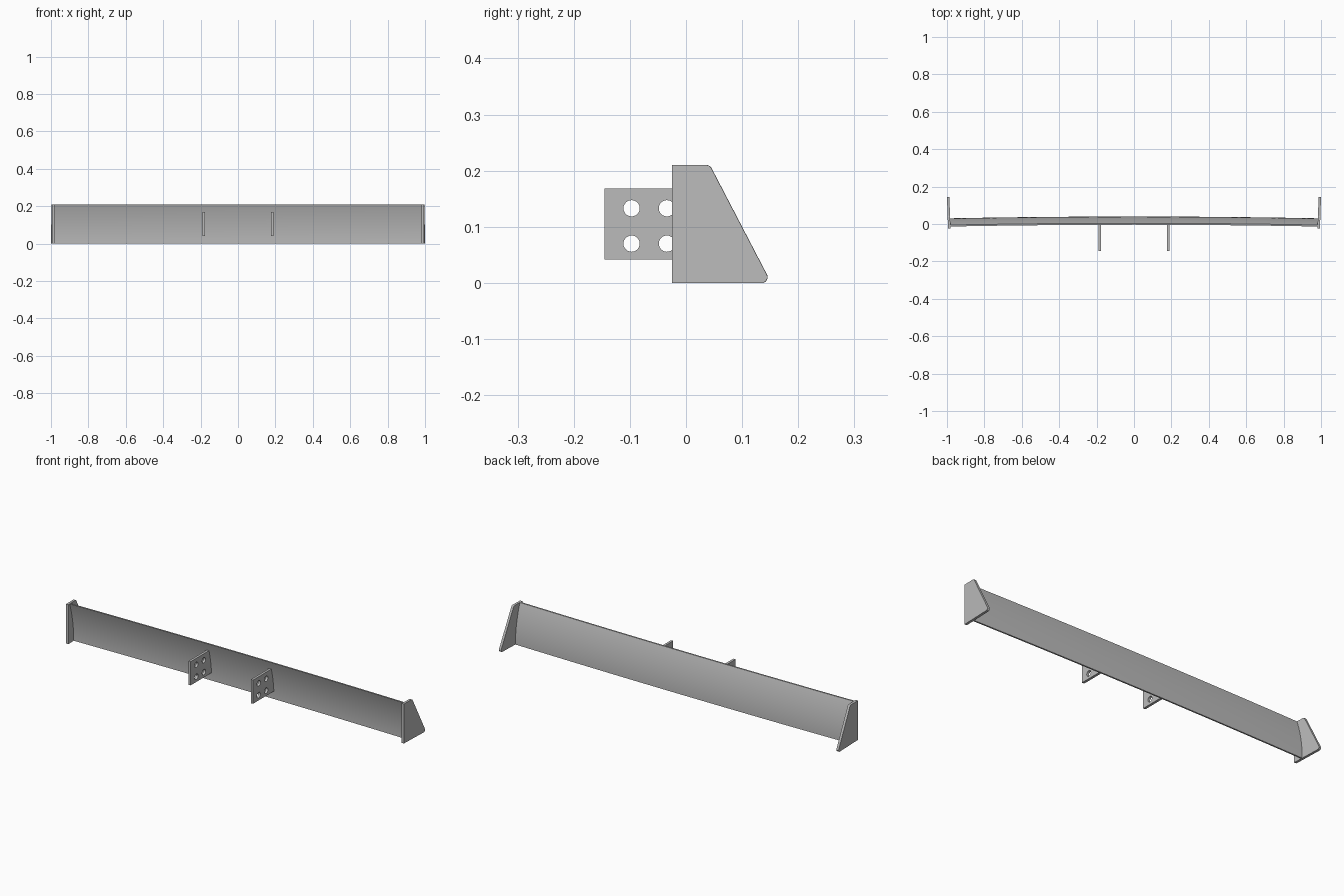
import bpy, bmesh
from math import sin, cos, pi, tau
from mathutils import Matrix, Vector

cube = bpy.data.objects.get("Cube")
if cube:
    bpy.data.objects.remove(cube, do_unlink=True)

HEIGHT, TOE = 0.21, 0.035
grey = bpy.data.materials.new("plain_grey")
GREY = (0.5, 0.5, 0.5, 1)
grey.diffuse_color = GREY
grey.use_nodes = True
grey.node_tree.nodes["Principled BSDF"].inputs["Base Color"].default_value = GREY


def finish(obj):
    obj.data.materials.clear()
    obj.data.materials.append(grey)
    bpy.ops.object.select_all(action="DESELECT")
    obj.select_set(True)
    bpy.context.view_layer.objects.active = obj
    bpy.ops.object.shade_smooth_by_angle(angle=pi / 6)


def back_y(z):
    """Rear surface of the curved wing section at midspan."""
    return 0.04 - 0.036 * (z / HEIGHT) ** 2


def front_y(z):
    return back_y(z) - 0.008


def circle(y, z, r, n=24):
    return [(y + r * cos(tau * i / n), z + r * sin(tau * i / n)) for i in range(n)]


def rounded(corners, steps=5):
    """Round each (y, z, radius) corner with a short arc."""
    out = []
    for i, (y, z, r) in enumerate(corners):
        p = Vector((y, z))
        if not r:
            out.append(p)
            continue
        a = (Vector(corners[i - 1][:2]) - p).normalized()
        b = (Vector(corners[(i + 1) % len(corners)][:2]) - p).normalized()
        half = a.angle(b) / 2
        centre = p + (a + b).normalized() * (r / sin(half))
        start = p + a * (r * cos(half) / sin(half)) - centre
        end = p + b * (r * cos(half) / sin(half)) - centre
        for k in range(steps + 1):
            out.append(centre + start.lerp(end, k / steps).normalized() * r)
    return out


def plate(name, outlines, thickness, x, yaw=0):
    """Flat plate from closed (y, z) outlines; inner outlines become holes."""
    curve = bpy.data.curves.new(name, "CURVE")
    curve.dimensions, curve.fill_mode = "2D", "BOTH"
    curve.extrude = thickness / 2
    for points in outlines:
        spline = curve.splines.new("POLY")
        spline.points.add(len(points) - 1)
        for sp, (y, z) in zip(spline.points, points):
            sp.co = (y, z, 0, 1)
        spline.use_cyclic_u = True
    temp = bpy.data.objects.new(name, curve)
    bpy.context.collection.objects.link(temp)
    graph = bpy.context.evaluated_depsgraph_get()
    mesh = bpy.data.meshes.new_from_object(temp.evaluated_get(graph))
    bpy.data.objects.remove(temp, do_unlink=True)
    bpy.data.curves.remove(curve)
    # local (x, y, z) becomes world (y, z, x)
    turn = Matrix(((0, 0, 1, 0), (1, 0, 0, 0), (0, 1, 0, 0), (0, 0, 0, 1)))
    mesh.transform(Matrix.Translation((x, 0, 0)) @ Matrix.Rotation(yaw, 4, "Z") @ turn)
    bm = bmesh.new()
    bm.from_mesh(mesh)
    bmesh.ops.remove_doubles(bm, verts=bm.verts, dist=1e-5)
    bmesh.ops.recalc_face_normals(bm, faces=bm.faces)
    bm.to_mesh(mesh)
    bm.free()
    obj = bpy.data.objects.new(name, mesh)
    bpy.context.collection.objects.link(obj)
    finish(obj)


# Wing: curved section swept along a gently bowed span
levels = [HEIGHT * i / 16 for i in range(17)]
section = [(back_y(z), z) for z in levels] + [(front_y(z), z) for z in reversed(levels)]
bm = bmesh.new()
rings = []
for i in range(25):
    x = 0.987 * (i / 12 - 1)
    rings.append([bm.verts.new((x, y - 0.01 * x * x, z)) for y, z in section])
for a, b in zip(rings, rings[1:]):
    for k in range(len(section)):
        bm.faces.new((a[k - 1], a[k], b[k], b[k - 1]))
bm.faces.new(rings[0])
bm.faces.new(rings[-1])
bmesh.ops.recalc_face_normals(bm, faces=bm.faces)
mesh = bpy.data.meshes.new("wing")
bm.to_mesh(mesh)
bm.free()
wing = bpy.data.objects.new("wing", mesh)
bpy.context.collection.objects.link(wing)
finish(wing)

# End plates and drilled mounting brackets, one of each per side
end_outline = rounded([(-0.025, 0, 0), (0.152, 0, 0.01),
                       (0.0425, HEIGHT, 0.01), (-0.025, HEIGHT, 0)])
low, high = 0.042, 0.168
rear = [low + (high - low) * i / 6 for i in range(7)]
bracket_outline = [(-0.145, high), (-0.145, low)] + [(front_y(z) + 0.003, z) for z in rear]
holes = [circle(y, z, 0.0145) for y in (-0.097, -0.034) for z in (0.07, 0.133)]
for side, s in (("left", 1), ("right", -1)):
    plate(side + "_end_plate", [end_outline], 0.013, s * 0.9885, -s * TOE)
    plate(side + "_bracket", [bracket_outline] + holes, 0.013, s * 0.1835)
